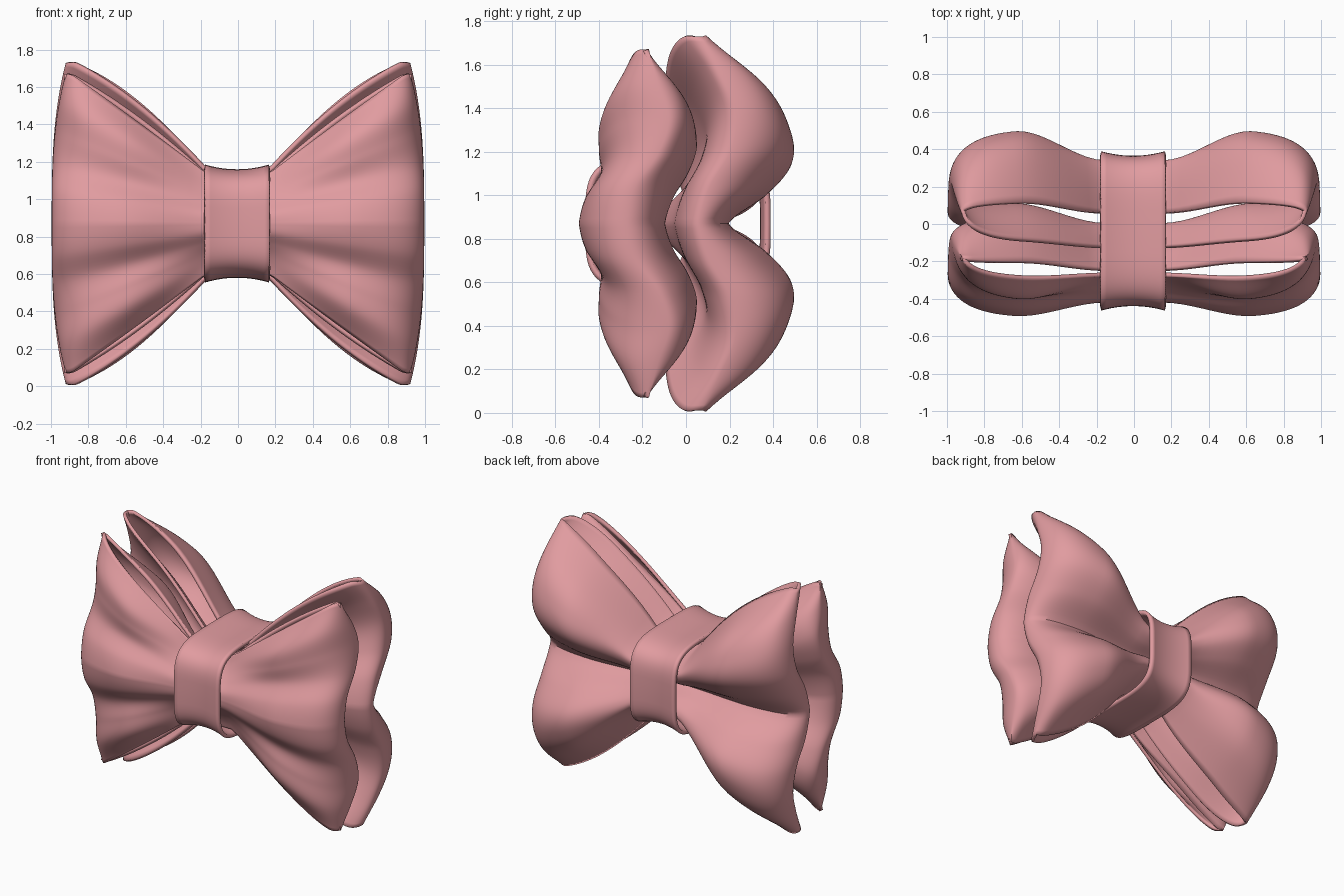
import bpy, math

if "Cube" in bpy.data.objects:
    bpy.data.objects.remove(bpy.data.objects["Cube"])

pink = bpy.data.materials.new("dusty pink cloth")
pink.diffuse_color = (0.75, 0.33, 0.35, 1)
pink.use_nodes = True
pink.node_tree.nodes["Principled BSDF"].inputs["Base Color"].default_value = pink.diffuse_color
ZC = 0.87  # height of the bow's middle


def make(name, rings, thick):
    """Skin a stack of closed rings into a cloth tube with thickness."""
    n = len(rings[0])
    verts = [p for r in rings for p in r]
    faces = [(j * n + i, j * n + (i + 1) % n, (j + 1) * n + (i + 1) % n, (j + 1) * n + i)
             for j in range(len(rings) - 1) for i in range(n)]
    me = bpy.data.meshes.new(name)
    me.from_pydata(verts, [], faces)
    me.materials.append(pink)
    ob = bpy.data.objects.new(name, me)
    bpy.context.collection.objects.link(ob)
    s = ob.modifiers.new("cloth thickness", 'SOLIDIFY')
    s.thickness = thick
    s.offset = -1
    bpy.ops.object.select_all(action='DESELECT')
    bpy.context.view_layer.objects.active = ob
    ob.select_set(True)
    bpy.ops.object.shade_smooth_by_angle(angle=math.radians(50))
    return ob


def curve(p, v):
    """Smooth curve through evenly spaced values p over |v| = 0..1."""
    t = min(abs(v), 1) * (len(p) - 1)
    i = min(int(t), len(p) - 2)
    t -= i
    a, b = p[i], p[i + 1]
    pa = p[i - 1] if i else a
    pb = p[i + 2] if i + 2 < len(p) else 2 * b - a
    m0, m1 = (b - pa) / 2, (pb - a) / 2
    return ((2*t**3 - 3*t*t + 1) * a + (t**3 - 2*t*t + t) * m0
            + (3*t*t - 2*t**3) * b + (t**3 - t*t) * m1)


def bow_layer(name, height, fold, front, back, nu=120, nv=72):
    """Flattened loop of cloth; front/back = (pinch depths, full depths, edge bulge)."""
    rings = []
    for j in range(nv + 1):
        v = -1 + 2 * j / nv
        half_w = 0.996 - 0.075 * abs(v) ** 3
        f = curve(fold, v)
        ring = []
        for i in range(nu):
            ang = -math.pi + 2 * math.pi * i / nu
            c = math.cos(ang)
            r = min(abs(c), 1)
            pinch, full, k = front if ang < 0 else back
            w = min(max((r - 0.15) / 0.5, 0), 1)
            w = w * w * (3 - 2 * w)
            y = curve(pinch, v) * (1 - w) + curve(full, v) * w
            y = f + (y - f) * math.sqrt(max(0, 1 - r ** 6))
            s = max(0, (r - 0.17) / 0.83)
            h = 0.26 + (height - 0.26) * (s + k * s * (1 - s))
            # round the outer corners of the cloth
            h -= 0.02 * max(0, (r - 0.94) / 0.06) ** 2
            ring.append((c * half_w, y, ZC + v * h))
        rings.append(ring)
    make(name, rings, 0.022)


# front bow loop: central ridge with grooves either side
bow_layer("front_bow_loop", 0.82,
          [-.27, -.24, -.13, -.08, -.13, -.17],
          ([-.42, -.41, -.37, -.33, -.30, -.28], [-.50, -.47, -.40, -.41, -.40, -.295], 0.05),
          ([-.20, -.18, -.13, -.12, -.16, -.24], [-.09, -.05, .02, .055, .01, -.20], 0.27))

# rear bow loop: two lobes with a deep crease behind
bow_layer("rear_bow_loop", 0.878,
          [.06, .11, .21, .23, .16, .07],
          ([-.14, -.11, -.03, -.02, -.06, -.13], [-.06, -.02, .055, .085, .03, -.10], 0.4),
          ([.17, .27, .33, .33, .23, .06], [.20, .38, .495, .49, .39, .12], 0.6))

# centre band: rounded box wrap, flared at both rims
rings = []
for j in range(13):
    x = -0.175 + 0.34 * j / 12
    q = (j / 6 - 1) ** 2
    a, b = 0.402 + 0.024 * q, 0.29 + 0.025 * q
    ring = []
    for i in range(80):
        t = 2 * math.pi * i / 80
        c, s = math.cos(t), math.sin(t)
        ring.append((x, -0.037 + a * math.copysign(abs(c) ** 0.5, c),
                     ZC + b * math.copysign(abs(s) ** 0.5, s)))
    rings.append(ring)
make("centre_band", rings, 0.025)
